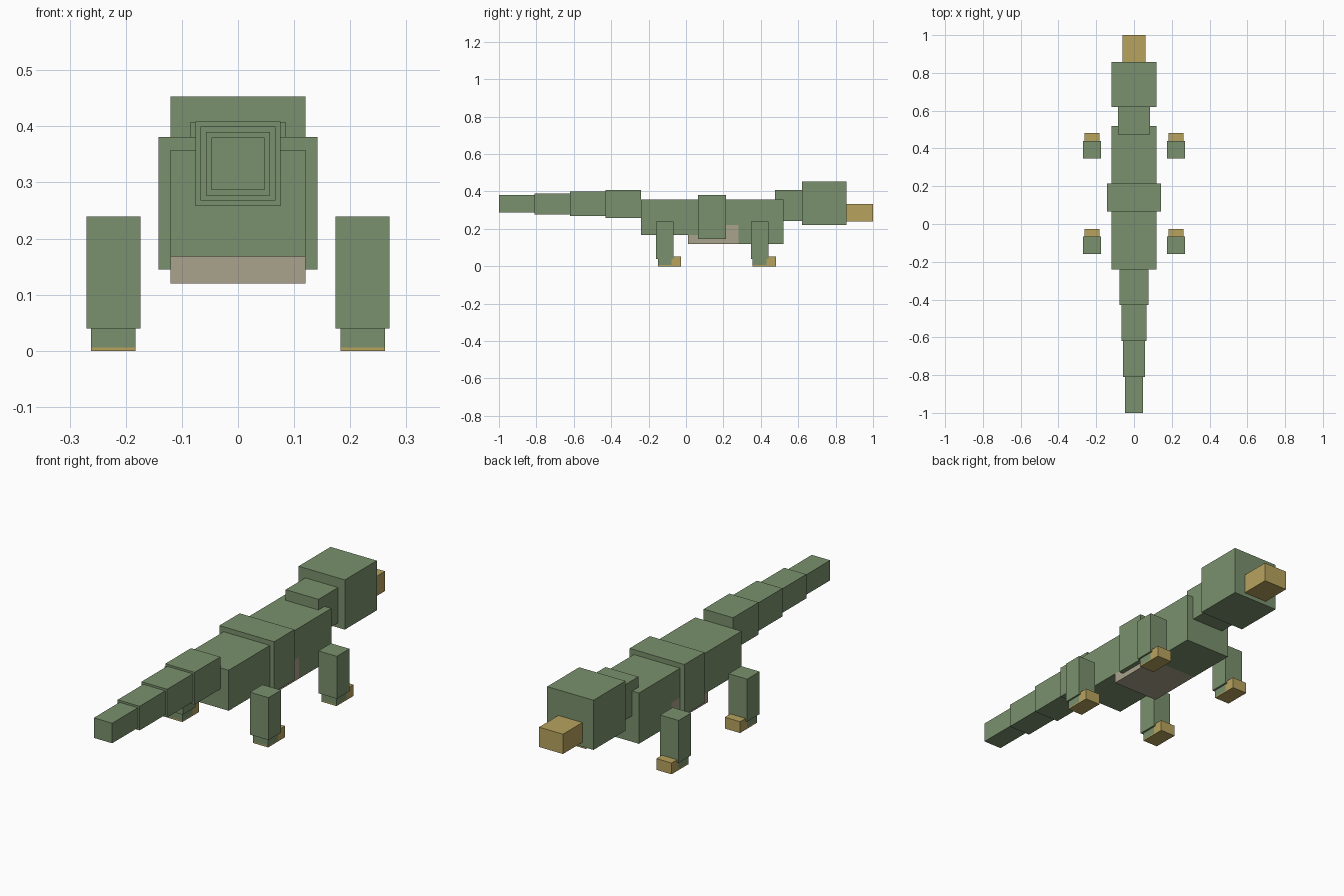
import bpy
import bmesh

if "Cube" in bpy.data.objects:
    bpy.data.objects.remove(bpy.data.objects["Cube"])


def material(name, rgb):
    m = bpy.data.materials.new(name)
    m.diffuse_color = (*rgb, 1)
    m.use_nodes = True
    m.node_tree.nodes["Principled BSDF"].inputs["Base Color"].default_value = m.diffuse_color
    return m


GREEN = material("moss_green", (0.197, 0.285, 0.155))
GOLD = material("claw_gold", (0.477, 0.367, 0.113))
BEIGE = material("belly_beige", (0.402, 0.361, 0.262))


def extrude_profile(name, profile, x0, x1, mat):
    """Extrude a (y, z) outline along x."""
    bm = bmesh.new()
    face = bm.faces.new([bm.verts.new((x0, y, z)) for y, z in profile])
    ext = bmesh.ops.extrude_face_region(bm, geom=[face])
    verts = [g for g in ext["geom"] if isinstance(g, bmesh.types.BMVert)]
    bmesh.ops.translate(bm, verts=verts, vec=(x1 - x0, 0, 0))
    bmesh.ops.recalc_face_normals(bm, faces=bm.faces)
    mesh = bpy.data.meshes.new(name)
    bm.to_mesh(mesh)
    bm.free()
    mesh.materials.append(mat)
    obj = bpy.data.objects.new(name, mesh)
    bpy.context.collection.objects.link(obj)
    return obj


def box(name, x, y, z, mat=GREEN):
    outline = [(y[0], z[0]), (y[1], z[0]), (y[1], z[1]), (y[0], z[1])]
    return extrude_profile(name, outline, x[0], x[1], mat)


def centred(name, half, y, z, mat=GREEN):
    return box(name, (-half, half), y, z, mat)


# Torso with a stepped underside, and the pale belly that fills the step
extrude_profile("torso", [(-0.24, 0.168), (0.14, 0.168), (0.14, 0.22), (0.28, 0.22),
                          (0.28, 0.12), (0.52, 0.12), (0.52, 0.358), (-0.24, 0.358)],
                -0.12, 0.12, GREEN)
extrude_profile("belly", [(0.01, 0.12), (0.28, 0.12), (0.28, 0.22), (0.14, 0.22),
                          (0.14, 0.168), (0.01, 0.168)], -0.12, 0.12, BEIGE)
centred("body_band", 0.142, (0.065, 0.215), (0.145, 0.381))

# Neck, head and snout
centred("neck", 0.085, (0.475, 0.62), (0.242, 0.408))
centred("head", 0.12, (0.62, 0.857), (0.22, 0.453))
centred("snout", 0.062, (0.857, 1.0), (0.24, 0.333), GOLD)

# Tail segments, shrinking towards the tip
for i in range(4):
    y1 = -0.24 - 0.19 * i
    centred(f"tail_segment_{i + 1}", 0.076 - 0.0095 * i,
            (y1 - 0.19, y1), (0.258 + 0.0095 * i, 0.409 - 0.0095 * i))

# Legs: upper leg, ankle, thin sole and toes
for end, y in (("back", -0.16), ("front", 0.347)):
    for side, s in (("left", -1), ("right", 1)):
        tag = f"{end}_{side}"
        wide = sorted((s * 0.174, s * 0.27))
        slim = sorted((s * 0.183, s * 0.262))
        box(f"{tag}_leg", wide, (y, y + 0.093), (0.04, 0.239))
        box(f"{tag}_ankle", slim, (y + 0.009, y + 0.083), (0.006, 0.04))
        extrude_profile(f"{tag}_foot", [(y + 0.009, 0), (y + 0.134, 0), (y + 0.134, 0.053),
                                        (y + 0.083, 0.053), (y + 0.083, 0.006),
                                        (y + 0.009, 0.006)], slim[0], slim[1], GOLD)
